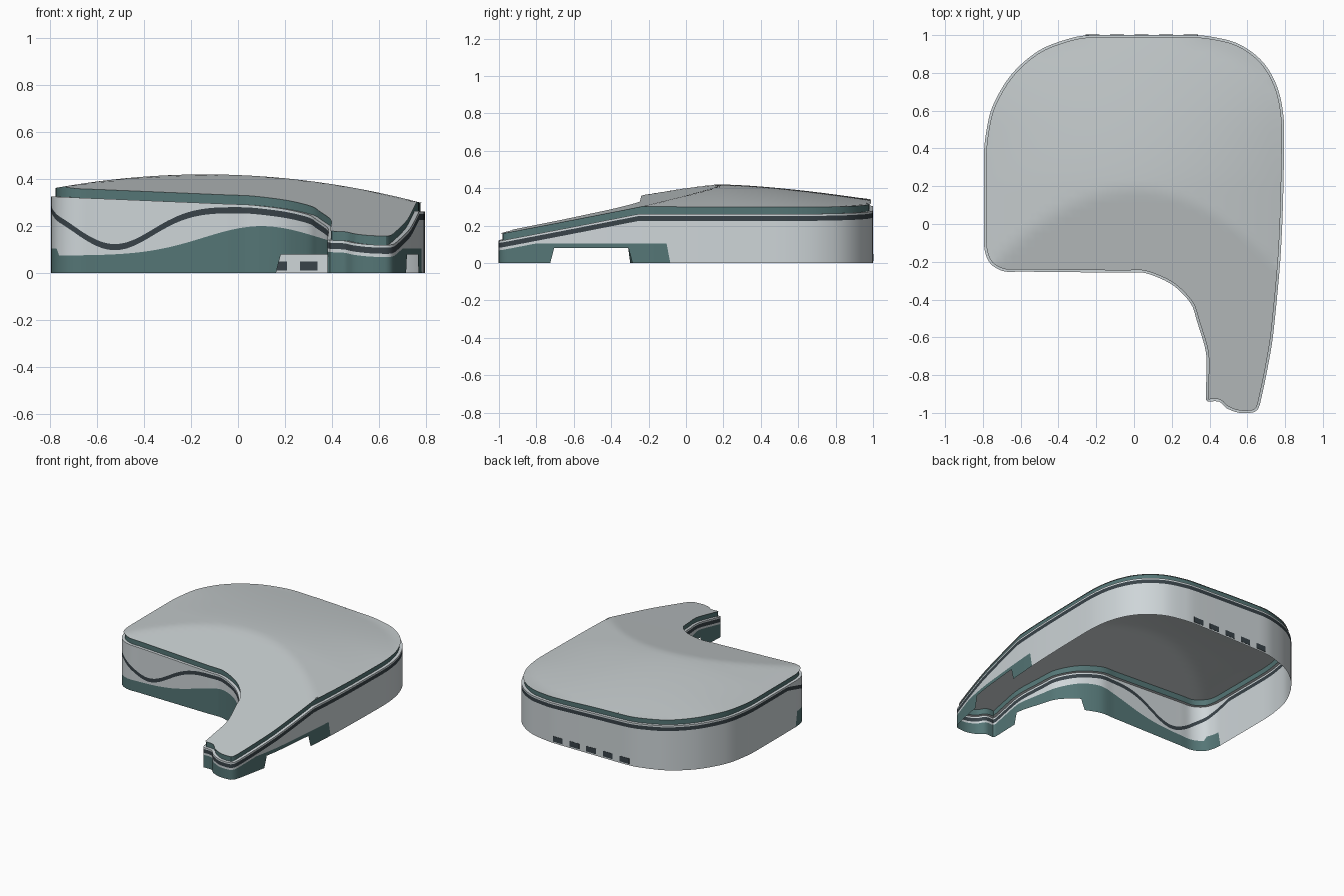
import bpy, math
from mathutils import Vector
from mathutils.geometry import delaunay_2d_cdt

if "Cube" in bpy.data.objects:
    bpy.data.objects.remove(bpy.data.objects["Cube"])

def material(name, rgb):
    m = bpy.data.materials.new(name)
    m.diffuse_color = (*rgb, 1)
    m.use_nodes = True
    m.node_tree.nodes["Principled BSDF"].inputs["Base Color"].default_value = m.diffuse_color
    return m

PALE = material("pale_panel", (0.62, 0.67, 0.69))
WHITE = material("roof_metal", (0.55, 0.59, 0.60))
TEAL = material("teal_glass", (0.09, 0.18, 0.18))
DARK = material("dark_trim", (0.04, 0.055, 0.065))

# Plan outline, counter-clockwise from the front left corner
KEYS = [(-.79, -.14), (-.76, -.21), (-.69, -.25), (-.6, -.252), (-.05, -.258), (.06, -.26), (.2, -.32),
        (.3, -.42), (.335, -.52), (.375, -.65), (.385, -.73), (.38, -.92), (.39, -.94), (.45, -.94),
        (.49, -.975), (.56, -1.0), (.64, -.995), (.665, -.96), (.7, -.8), (.735, -.6), (.77, -.25),
        (.785, 0), (.793, .3), (.793, .55), (.76, .72), (.68, .86), (.55, .955), (.4, .993), (.3, 1.0),
        (-.22, 1.0), (-.33, .985), (-.5, .92), (-.65, .79), (-.75, .62), (-.785, .47), (-.795, .35), (-.795, -.05)]

def smooth_outline(keys, step=.022):
    p = [Vector(k) for k in keys]
    n, out = len(p), []
    for i in range(n):
        a, b, c, d = p[i - 1], p[i], p[(i + 1) % n], p[(i + 2) % n]
        ln = (c - b).length
        m0 = (c - a).normalized() * min(ln, (b - a).length)
        m1 = (d - b).normalized() * min(ln, (d - c).length)
        k = max(2, math.ceil(ln / step))
        for j in range(k):
            t = j / k
            out.append(b * (2*t**3 - 3*t*t + 1) + m0 * (t**3 - 2*t*t + t)
                       + c * (3*t*t - 2*t**3) + m1 * (t**3 - t*t))
    return out

LINE = smooth_outline(KEYS)
N = len(LINE)

def inset(d):
    res = []
    for i, p in enumerate(LINE):
        t = (LINE[(i + 1) % N] - LINE[i - 1]).normalized()
        res.append(p - Vector((t.y, -t.x)) * d)
    return res

# Height fields
def eave(x, y):
    return .33 - .04 * x + .2 * min(0, y + .25)

def roof_z(x, y):
    if y <= -.25:
        return eave(x, y)
    u = min(1, max(0, (y - .5) / .5))
    half = max(.05, .78 * math.sqrt(1 - u ** 2.5))
    arch = max(0, 1 - (x / half) ** 2)
    back = 1 - (max(0, y - .2) / .8) ** 1.5
    return eave(x, y) + .087 * max(0, min(arch * back, (y + .25) / .43))

def ledge_z(x, y):
    return eave(x, y) - .036

def trim_z(x, y):
    front = min(1, max(0, -y / .2)) if x < .39 else 0
    return eave(x, y) - .06 - .18 * front * math.exp(-((x + .53) / .24) ** 2)

def trim_lo(x, y): return trim_z(x, y) - .013
def trim_hi(x, y): return trim_z(x, y) + .013

def glass_lo(x, y):
    return .08 if x > .1 and -.71 < y < -.305 else 0

def glass_hi(x, y):
    if y > -.09:
        return 0
    top = .105
    if -.77 < x < .39:
        top = .075 + .125 * math.exp(-((x - .1) / .35) ** 2)
    return min(top, trim_z(x, y) - .027)

def make(name, verts, faces, mat):
    me = bpy.data.meshes.new(name)
    me.from_pydata(verts, [], faces)
    me.materials.append(mat)
    ob = bpy.data.objects.new(name, me)
    bpy.context.collection.objects.link(ob)
    bpy.context.view_layer.objects.active = ob
    bpy.ops.object.select_all(action='DESELECT')
    ob.select_set(True)
    bpy.ops.object.shade_smooth_by_angle(angle=math.radians(30))
    return ob

# Closed wall strip between two height functions
def band(name, lo, hi, mat, d_lo=0, d_hi=0):
    a = [(p.x, p.y, lo(*q)) for p, q in zip(inset(d_lo), LINE)]
    b = [(p.x, p.y, hi(*p) if d_hi == d_lo and hi is roof_z else hi(*q)) for p, q in zip(inset(d_hi), LINE)]
    gap = [(Vector(u) - Vector(v)).length > 1e-4 for u, v in zip(a, b)]
    faces = []
    for i in range(N):
        j = (i + 1) % N
        if gap[i] or gap[j]:
            faces.append((i, j, N + j, N + i))
    return make(name, a + b, faces, mat)

band("lower_glass", glass_lo, glass_hi, TEAL)
band("main_wall", glass_hi, trim_lo, PALE)
band("wave_trim", trim_lo, trim_hi, DARK)
band("upper_wall", trim_hi, ledge_z, PALE)
band("wall_ledge", ledge_z, ledge_z, PALE, 0, .02)
band("clerestory_glass", ledge_z, roof_z, TEAL, .02, .02)

# Domed roof sheet folding down onto the wing
edge = inset(.012)
grid = [Vector((-.8 + .04 * i, -.97 + .04 * j)) for i in range(41) for j in range(50)]
res = delaunay_2d_cdt(edge + grid, [(i, (i + 1) % N) for i in range(N)], [], 1, 1e-5)
make("roof", [(v.x, v.y, roof_z(v.x, v.y)) for v in res[0]], res[2], WHITE)

# Row of low openings along the back wall
for k in range(5):
    bpy.ops.mesh.primitive_cube_add(size=1, location=(.30 - .13 * k, .998, .03))
    ob = bpy.context.object
    ob.name = f"back_window_{k + 1}"
    ob.scale = (.075, .008, .038)
    ob.data.materials.append(DARK)
